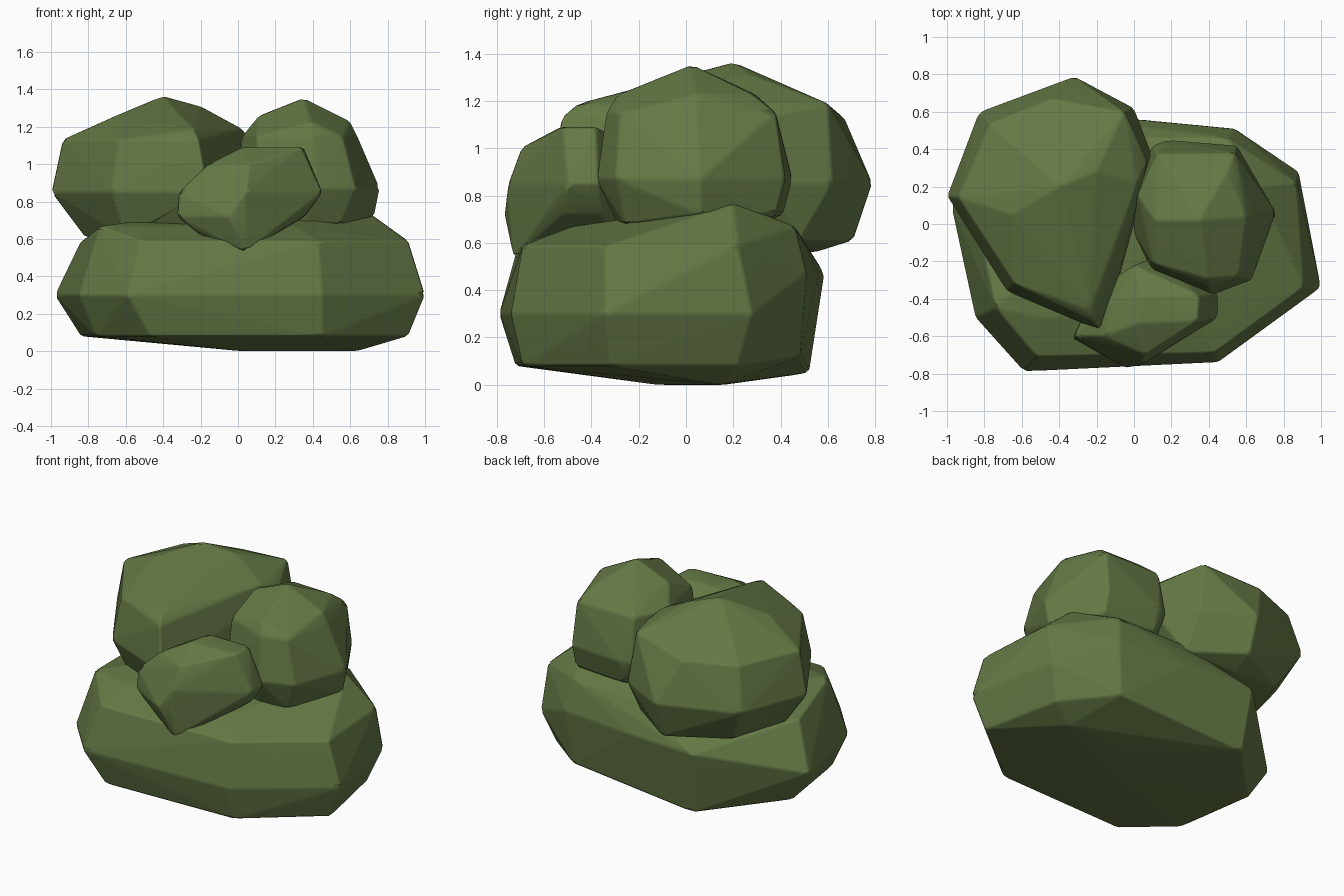
import bpy, bmesh, math

leaf = bpy.data.materials.new("leaf_green")
leaf.diffuse_color = (0.13, 0.19, 0.06, 1)


def clump(name, *levels):
    """Faceted clump: convex hull over outlines stacked at heights (z, [(x, y), ...])."""
    bm = bmesh.new()
    for z, outline in levels:
        for x, y in outline:
            bm.verts.new((x, y, z))
    hull = bmesh.ops.convex_hull(bm, input=bm.verts)
    loose = {g for g in hull["geom_interior"] + hull["geom_unused"]
             if isinstance(g, bmesh.types.BMVert)}
    bmesh.ops.delete(bm, geom=list(loose), context='VERTS')
    bmesh.ops.recalc_face_normals(bm, faces=bm.faces)
    # slightly softened corners between the facets
    bmesh.ops.bevel(bm, geom=bm.edges[:], offset=0.012, segments=1, affect='EDGES',
                    profile=0.5, clamp_overlap=True)
    for f in bm.faces:
        f.smooth = True
    mesh = bpy.data.meshes.new(name)
    bm.to_mesh(mesh)
    bm.free()
    mesh.materials.append(leaf)
    obj = bpy.data.objects.new(name, mesh)
    bpy.context.collection.objects.link(obj)
    # facets keep their own shading
    weighted = obj.modifiers.new("facet_normals", 'WEIGHTED_NORMAL')
    weighted.weight = 70
    return obj


# Wide low clump on the ground
clump("base_clump",
      (0.00, [(0.02, -0.12), (0.64, 0.15), (0.25, 0.16)]),
      (0.05, [(-0.42, 0.52)]),
      (0.08, [(-0.47, -0.72), (0.45, -0.69), (0.91, -0.32), (0.80, 0.22),
              (-0.84, 0.08), (-0.76, -0.46)]),
      (0.12, [(0.50, 0.48)]),
      (0.30, [(-0.59, -0.79), (0.45, -0.74), (1.0, -0.34), (0.88, 0.28),
              (-0.98, 0.10), (-0.85, -0.50)]),
      (0.47, [(0.54, 0.51), (0.02, 0.56), (-0.45, 0.585)]),
      (0.59, [(-0.52, -0.71), (0.43, -0.69), (0.91, -0.34), (0.87, 0.22), (-0.84, 0.0)]),
      (0.67, [(-0.74, -0.45), (-0.5, -0.5), (0.3, -0.48), (0.50, 0.46), (0.0, 0.46)]),
      (0.77, [(0.66, 0.20), (0.0, 0.20)]))

# Large upper left clump
clump("left_clump",
      (0.56, [(-0.35, 0.55), (-0.35, 0.1)]),
      (0.61, [(-0.82, 0.12), (-0.70, 0.50), (-0.32, 0.71), (0.0, 0.48),
              (-0.18, -0.42), (-0.60, -0.28)]),
      (0.85, [(-1.0, 0.15), (-0.83, 0.60), (-0.32, 0.79), (0.0, 0.62), (0.10, 0.36),
              (-0.16, -0.58), (-0.21, -0.56), (-0.68, -0.36)]),
      (1.13, [(-0.94, 0.14), (-0.77, 0.54), (-0.44, 0.67), (0.07, 0.33),
              (-0.21, -0.53), (-0.64, -0.32)]),
      (1.19, [(-0.05, 0.60), (0.02, 0.22), (-0.24, -0.46)]),
      (1.26, [(-0.65, 0.05)]),
      (1.31, [(-0.20, 0.28)]),
      (1.365, [(-0.40, 0.20)]))

# Round upper right clump
clump("right_clump",
      (0.68, [(0.10, 0.30), (0.50, 0.32), (0.62, 0.05), (0.55, -0.26),
              (0.36, -0.29), (0.05, -0.10)]),
      (0.72, [(0.18, 0.41), (0.55, 0.38), (0.73, 0.06), (0.10, -0.24)]),
      (0.87, [(-0.01, 0.18), (0.10, 0.42), (0.18, 0.45), (0.55, 0.42), (0.76, 0.06),
              (0.63, -0.30), (0.42, -0.38), (0.10, -0.26), (0.0, -0.05)]),
      (1.15, [(0.12, 0.38), (0.54, 0.38), (0.64, 0.04), (0.56, -0.28), (0.40, -0.34),
              (0.10, -0.21), (0.02, 0.15)]),
      (1.23, [(0.20, 0.29), (0.50, 0.28), (0.60, 0.04), (0.39, -0.29)]),
      (1.26, [(0.11, 0.02)]),
      (1.355, [(0.35, 0.02)]))

# Small front clump nestled between the others
clump("front_clump",
      (0.53, [(0.04, -0.73)]),
      (0.60, [(-0.18, -0.62), (0.10, -0.30)]),
      (0.72, [(-0.33, -0.61), (-0.05, -0.77), (0.35, -0.52), (0.36, -0.35), (-0.2, -0.35)]),
      (0.85, [(-0.32, -0.60), (0.04, -0.755), (0.45, -0.50), (0.45, -0.37),
              (0.10, -0.18), (-0.20, -0.35)]),
      (1.00, [(-0.16, -0.60), (0.06, -0.70), (-0.12, -0.42), (0.0, -0.22)]),
      (1.09, [(0.02, -0.53), (0.34, -0.52), (0.35, -0.38), (0.05, -0.38)]))
